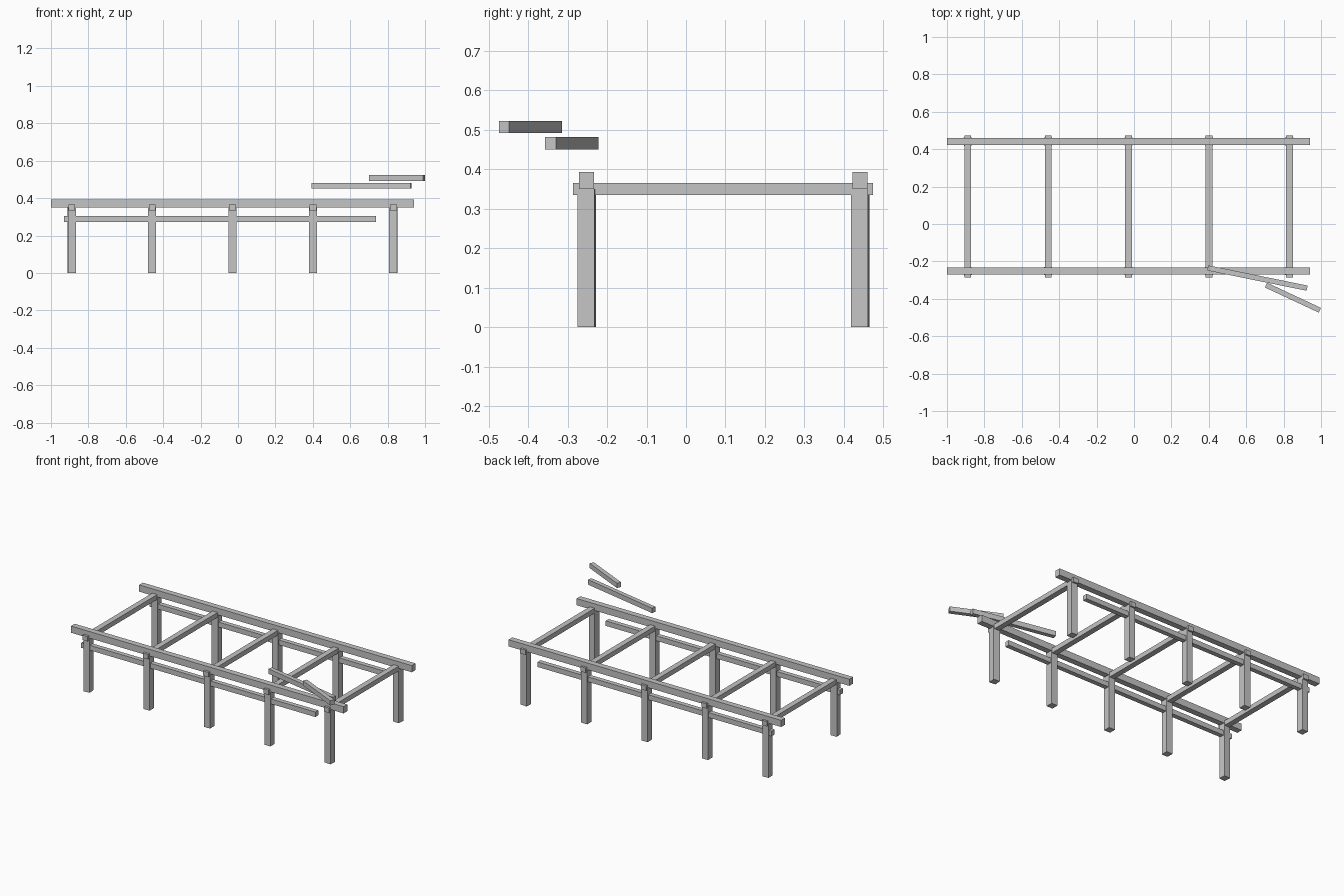
import bpy
from math import radians

if "Cube" in bpy.data.objects:
    bpy.data.objects.remove(bpy.data.objects["Cube"], do_unlink=True)

wood = bpy.data.materials.new("pale grey wood")
wood.use_nodes = True
grey = (0.555, 0.555, 0.555, 1)
wood.diffuse_color = grey
wood.node_tree.nodes["Principled BSDF"].inputs["Base Color"].default_value = grey


def beam(name, centre, size, turn=0):
    """Square-cut timber, turned about the vertical by some degrees."""
    bpy.ops.mesh.primitive_cube_add(size=1, location=centre, rotation=(0, 0, radians(turn)))
    obj = bpy.context.object
    obj.name = name
    obj.scale = size
    bpy.ops.object.transform_apply(location=False, rotation=False, scale=True)
    obj.data.materials.append(wood)


FRONT_Y, BACK_Y = -0.252, 0.441
FIRST_X, SPACING = -0.889, 0.43

# Two long sides: top beam, lower rail running through the posts
for side, y in (("front", FRONT_Y), ("back", BACK_Y)):
    beam(f"{side}_top_beam", (-0.029, y, 0.372), (1.942, 0.038, 0.043))
    beam(f"{side}_lower_rail", (-0.096, y, 0.287), (1.667, 0.03, 0.032))

# Five bays of posts and cross beams; the end posts sit slightly twisted
for i, twist in enumerate((4, 0, 0, 0, -4)):
    x = FIRST_X + i * SPACING
    beam(f"cross_beam_{i + 1}", (x, 0.0935, 0.35), (0.036, 0.76, 0.031))
    for side, y in (("front", FRONT_Y), ("back", BACK_Y)):
        beam(f"{side}_post_{i + 1}", (x, y, 0.175), (0.043, 0.044, 0.35), twist)

# Loose planks hovering over the front corner
beam("long_loose_plank", (0.66, -0.289, 0.466), (0.542, 0.028, 0.032), -11.5)
beam("short_loose_plank", (0.85, -0.394, 0.507), (0.318, 0.028, 0.031), -25)
